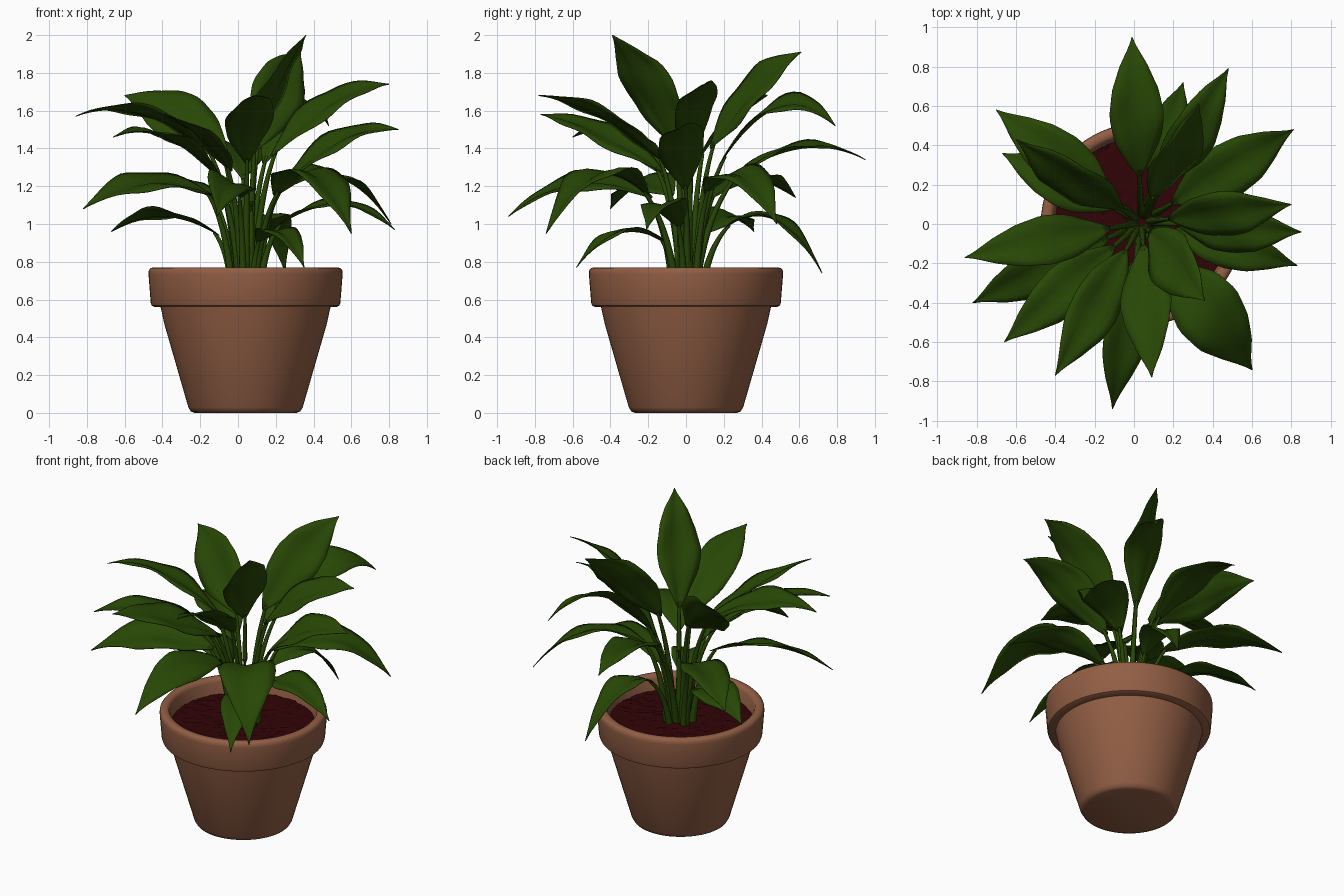
import bpy, bmesh, math, random
from mathutils import Vector

if "Cube" in bpy.data.objects:
    bpy.data.objects.remove(bpy.data.objects["Cube"])

random.seed(4)


def material(name, rgb):
    m = bpy.data.materials.new(name)
    m.diffuse_color = (*rgb, 1)
    m.use_nodes = True
    m.node_tree.nodes["Principled BSDF"].inputs["Base Color"].default_value = m.diffuse_color
    return m


TERRACOTTA = material("terracotta", (0.285, 0.112, 0.058))
LEAF_GREEN = material("leaf green", (0.021, 0.063, 0.0015))
SOIL_BROWN = material("soil brown", (0.03, 0.001, 0.002))
POT_X = 0.04
CLUMP = Vector((0.04, 0.01, 0.66))


def finish(bm, name, mat, angle=40):
    bmesh.ops.recalc_face_normals(bm, faces=bm.faces)
    mesh = bpy.data.meshes.new(name)
    bm.to_mesh(mesh)
    bm.free()
    obj = bpy.data.objects.new(name, mesh)
    bpy.context.collection.objects.link(obj)
    mesh.materials.append(mat)
    bpy.ops.object.select_all(action='DESELECT')
    obj.select_set(True)
    bpy.context.view_layer.objects.active = obj
    bpy.ops.object.shade_smooth_by_angle(angle=math.radians(angle))
    return obj


# Flower pot: a lathed profile with rolled rim
profile = [(0, 0), (0.27, 0), (0.29, 0.008), (0.303, 0.03), (0.43, 0.47),
           (0.443, 0.53), (0.45, 0.56), (0.485, 0.562), (0.497, 0.568),
           (0.502, 0.582), (0.514, 0.735), (0.512, 0.755), (0.502, 0.767),
           (0.488, 0.77), (0.472, 0.77), (0.458, 0.763), (0.45, 0.745),
           (0.43, 0.6), (0, 0.6)]
bm = bmesh.new()
verts = [bm.verts.new((r, 0, z)) for r, z in profile]
edges = [bm.edges.new(pair) for pair in zip(verts, verts[1:])]
bmesh.ops.spin(bm, geom=verts + edges, cent=(0, 0, 0), axis=(0, 0, 1),
               angle=math.tau, steps=64, use_duplicate=False)
bmesh.ops.remove_doubles(bm, verts=bm.verts, dist=0.0005)
finish(bm, "flower_pot", TERRACOTTA).location.x = POT_X

# Soil: a lumpy disc
bm = bmesh.new()
bmesh.ops.create_grid(bm, x_segments=36, y_segments=36, size=0.445)
for v in bm.verts:
    x, y = v.co.x / 0.445, v.co.y / 0.445
    v.co.x = 0.445 * x * math.sqrt(1 - y * y / 2)
    v.co.y = 0.445 * y * math.sqrt(1 - x * x / 2)
    v.co.z = 0.67 + random.uniform(-0.006, 0.006)
finish(bm, "soil", SOIL_BROWN).location.x = POT_X

# Leaves: tip x, y, z, blade start (fraction outward), start z, middle z,
# width, roll (positive lifts the left edge)
UPPER = [
    (-0.01, 0.95, 1.34, 0.25, 1.24, 1.40, 0.28, 0.1),
    (0.48, 0.79, 1.52, 0.22, 1.32, 1.62, 0.26, 0.4),
    (0.33, 0.61, 1.91, 0.20, 1.40, 1.72, 0.30, 0.85),
    (0.36, -0.39, 2.00, 0.12, 1.40, 1.75, 0.30, 0.4),
    (0.09, -0.78, 1.68, 0.15, 1.32, 1.57, 0.27, 0.25),
    (-0.40, -0.77, 1.58, 0.18, 1.28, 1.48, 0.27, -0.3),
    (-0.66, -0.60, 1.46, 0.20, 1.25, 1.46, 0.26, -0.1),
    (-0.86, -0.17, 1.57, 0.18, 1.36, 1.58, 0.26, 0.2),
    (-0.60, 0.43, 1.68, 0.15, 1.35, 1.57, 0.31, -0.85),
    (0.80, 0.10, 1.74, 0.18, 1.36, 1.64, 0.26, 0.45),
    (0.85, -0.04, 1.50, 0.22, 1.18, 1.44, 0.27, 0.4),
]
LOWER = [
    (0.25, 0.72, 0.74, 0.28, 0.98, 1.02, 0.22, 0.1),
    (0.81, 0.48, 1.00, 0.20, 1.16, 1.25, 0.29, 0.2),
    (0.60, -0.74, 0.95, 0.28, 1.15, 1.25, 0.36, 0.0),
    (-0.11, -0.94, 1.04, 0.20, 1.14, 1.21, 0.26, -0.4),
    (-0.82, -0.40, 1.08, 0.20, 1.15, 1.21, 0.29, -0.35),
    (0.83, -0.21, 0.97, 0.20, 0.98, 1.10, 0.23, 0.15),
    (0.35, -0.58, 0.77, 0.20, 0.90, 0.95, 0.20, 0.0),
    (-0.70, 0.58, 1.14, 0.20, 1.13, 1.23, 0.28, 0.0),
    (-0.67, 0.36, 0.96, 0.20, 0.94, 1.04, 0.26, 0.2),
]
# Half width along the blade, from stalk to drawn-out tip
OUTLINE = [(0, 0.07), (0.1, 0.42), (0.25, 0.85), (0.42, 1), (0.6, 0.86),
           (0.78, 0.5), (0.9, 0.2), (0.96, 0.07), (1, 0.01)]
ROWS, COLS = 18, 6


def outline(t):
    for (a, wa), (b, wb) in zip(OUTLINE, OUTLINE[1:]):
        if t <= b:
            return wa + (wb - wa) * (t - a) / (b - a)
    return 0.01


def bend(a, c, b, t):
    """Point and direction on a quadratic curve."""
    p = a * (1 - t) ** 2 + c * 2 * t * (1 - t) + b * t * t
    return p, ((c - a) * (1 - t) + (b - c) * t).normalized()


def add_blade(bm, start, ctrl, tip, width, roll):
    out = tip - start
    flat = Vector((-out.y, out.x, 0)).normalized()
    phase = random.uniform(0, math.tau)
    grid = []
    for i in range(ROWS + 1):
        t = i / ROWS
        p, d = bend(start, ctrl, tip, t)
        up = d.cross(flat).normalized()
        side = flat * math.cos(roll) + up * math.sin(roll)
        up = d.cross(side).normalized()
        half = width / 2 * outline(t)
        row = []
        for j in range(COLS + 1):
            s = 2 * j / COLS - 1
            # folded along the midrib, edges curling down and rippling
            lift = half * (0.42 * abs(s) - 0.26 * s * s)
            lift += half * 0.09 * abs(s) * math.sin(13 * t + phase + 2 * s)
            row.append(bm.verts.new(p + side * half * s + up * lift))
        grid.append(row)
    for r0, r1 in zip(grid, grid[1:]):
        for j in range(COLS):
            bm.faces.new((r0[j], r0[j + 1], r1[j + 1], r1[j]))


def add_stem(bm, foot, ctrl, top, sides=8, rows=10):
    rings = []
    for i in range(rows + 1):
        t = i / rows
        p, d = bend(foot, ctrl, top, t)
        u = d.orthogonal().normalized() if abs(d.z) > 0.999 else \
            d.cross(Vector((0, 0, 1))).normalized()
        v = d.cross(u)
        r = 0.022 - 0.013 * t
        rings.append([bm.verts.new(p + r * (u * math.cos(a) + v * math.sin(a)))
                      for a in (k * math.tau / sides for k in range(sides))])
    for r0, r1 in zip(rings, rings[1:]):
        for k in range(sides):
            n = (k + 1) % sides
            bm.faces.new((r0[k], r0[n], r1[n], r1[k]))


stems = bmesh.new()
for label, group, spread in (("upper", UPPER, 0.04), ("lower", LOWER, 0.08)):
    blades = bmesh.new()
    for x, y, z, frac, start_z, mid_z, width, roll in group:
        tip = Vector((x, y, z))
        reach = Vector((x - CLUMP.x, y - CLUMP.y, 0))
        start = CLUMP + reach * frac
        start.z = start_z
        mid = start + (tip - start) * 0.52
        mid.z = mid_z
        ctrl = mid * 2 - (start + tip) / 2
        add_blade(blades, start, ctrl, tip, width, roll)
        # stem rises from the clump and meets the blade along its direction
        foot = CLUMP + reach.normalized() * spread
        bow = foot.lerp(start, 0.3)
        bow.z = foot.z + (start.z - foot.z) * 0.72
        inner = bend(start, ctrl, tip, 0.04)[0]
        add_stem(stems, foot, bow, inner)
    leaves = finish(blades, label + "_leaves", LEAF_GREEN, 60)
    thick = leaves.modifiers.new("thickness", 'SOLIDIFY')
    thick.thickness = 0.004
    thick.offset = 0
finish(stems, "stems", LEAF_GREEN, 60)
